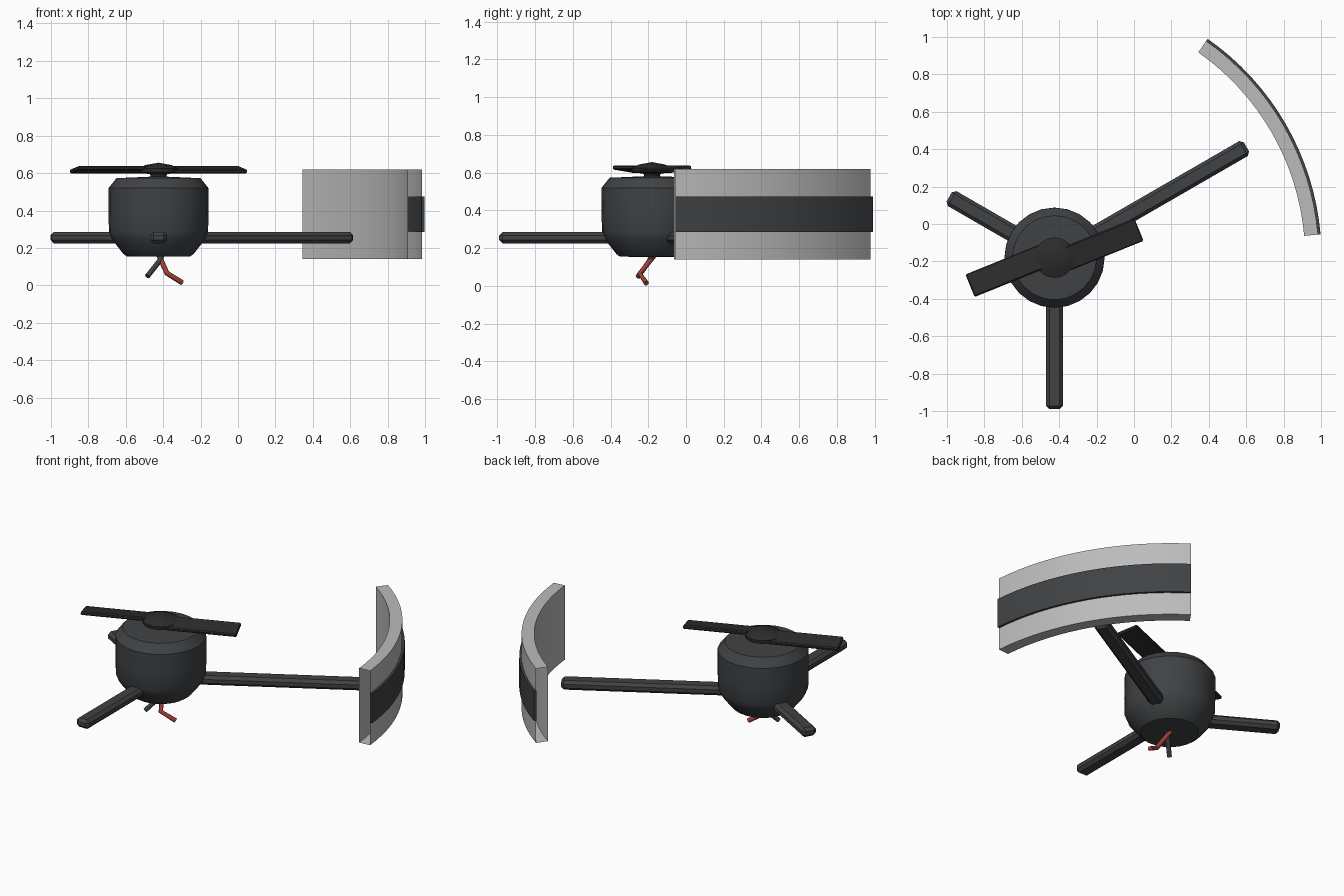
import bpy, bmesh
from math import radians, sin, cos, tau
from mathutils import Matrix, Vector

if "Cube" in bpy.data.objects:
    bpy.data.objects.remove(bpy.data.objects["Cube"])

CX, CY = -0.425, -0.18   # axis of the pod, shared by the curved shield


def material(name, rgb):
    m = bpy.data.materials.new(name)
    m.diffuse_color = (*rgb, 1)
    m.use_nodes = True
    m.node_tree.nodes["Principled BSDF"].inputs["Base Color"].default_value = m.diffuse_color
    return m


DARK = material("dark_metal", (0.05, 0.054, 0.058))
BLACK = material("black_plastic", (0.025, 0.025, 0.025))
LIGHT = material("light_panel", (0.5, 0.5, 0.5))
RED = material("red_wire", (0.35, 0.05, 0.035))


def finish(name, bm, mat, smooth=None):
    mesh = bpy.data.meshes.new(name)
    bm.to_mesh(mesh)
    bm.free()
    mesh.materials.append(mat)
    ob = bpy.data.objects.new(name, mesh)
    bpy.context.collection.objects.link(ob)
    if smooth:
        bpy.ops.object.select_all(action='DESELECT')
        bpy.context.view_layer.objects.active = ob
        ob.select_set(True)
        bpy.ops.object.shade_smooth_by_angle(angle=radians(smooth))
    return ob


def sweep(name, profile, start, end, steps, mat, smooth=30, closed=False):
    """Turn an (r, z) profile around the pod axis; counterclockwise faces out."""
    bm = bmesh.new()
    rings = []
    for k in range(steps + 1):
        a = radians(start + (end - start) * k / steps)
        rings.append([bm.verts.new((CX + r * cos(a), CY + r * sin(a), z)) for r, z in profile])
    n = len(profile)
    for a, b in zip(rings, rings[1:]):
        for i in range(n if closed else n - 1):
            j = (i + 1) % n
            bm.faces.new((a[i], b[i], b[j], a[j]))
    if closed:
        bm.faces.new(rings[0])
        bm.faces.new(rings[-1][::-1])
    if end - start == 360:
        bmesh.ops.remove_doubles(bm, verts=bm.verts, dist=1e-5)
    return finish(name, bm, mat, smooth)


def bar(name, size, local, angle, mat, bevel, pitch=0):
    """Bevelled box placed relative to the pod axis, then turned about it."""
    bm = bmesh.new()
    bmesh.ops.create_cube(bm, size=1, matrix=Matrix.Diagonal((*size, 1)))
    bmesh.ops.bevel(bm, geom=bm.edges[:], offset=bevel, segments=1, affect='EDGES')
    bm.transform(Matrix.Translation((CX, CY, 0)) @ Matrix.Rotation(radians(angle), 4, 'Z')
                 @ Matrix.Translation(local) @ Matrix.Rotation(radians(pitch), 4, 'X'))
    return finish(name, bm, mat)


def wire(name, points, radius, mat):
    """Eight-sided tube along a bent path, mitred at the bends."""
    pts = [Vector(p) for p in points]
    bm = bmesh.new()
    rings = []
    for i, p in enumerate(pts):
        d = (pts[min(i + 1, len(pts) - 1)] - pts[max(i - 1, 0)]).normalized()
        u = d.cross(Vector((0, 1, 0))).normalized()
        v = d.cross(u)
        rings.append([bm.verts.new(p + radius * (u * cos(tau * k / 8) + v * sin(tau * k / 8)))
                      for k in range(8)])
    for a, b in zip(rings, rings[1:]):
        for k in range(8):
            j = (k + 1) % 8
            bm.faces.new((a[k], a[j], b[j], b[k]))
    bm.faces.new(rings[0][::-1])
    bm.faces.new(rings[-1])
    bmesh.ops.recalc_face_normals(bm, faces=bm.faces)
    return finish(name, bm, mat, 50)


# Motor pod
sweep("motor_pod", [(0, 0.153), (0.17, 0.155), (0.188, 0.168), (0.25, 0.247), (0.265, 0.285),
                    (0.268, 0.4), (0.267, 0.52), (0.225, 0.573), (0, 0.583)], 0, 360, 24, DARK)

# Rotor hub and its two pitched blades
sweep("rotor_hub", [(0, 0.575), (0.04, 0.575), (0.045, 0.594), (0.105, 0.603), (0.108, 0.625),
                    (0.07, 0.643), (0, 0.656)], 0, 360, 20, BLACK)
for i in range(2):
    bar(f"rotor_blade_{i + 1}", (0.425, 0.13, 0.022), (0.2625, -0.03, 0.618),
        22 + 180 * i, BLACK, 0.006, 9)

# Three arms, each of its own length
for name, angle, tip in (("long_arm", 30, 1.185), ("left_arm", 150, 0.65), ("front_arm", 270, 0.81)):
    root = 0.2
    bar(name, (tip - root, 0.092, 0.06), ((tip + root) / 2, 0, 0.255), angle, DARK, 0.018)

# Curved shield: hollow light shell with open ends, closed outside by a dark band
sweep("shield_shell", [(1.414, 0.475), (1.414, 0.62), (1.34, 0.62), (1.34, 0.14),
                       (1.414, 0.14), (1.414, 0.285)], 5, 55, 16, LIGHT)
sweep("shield_band", [(1.412, 0.285), (1.428, 0.285), (1.428, 0.475), (1.412, 0.475)],
      5, 55, 16, DARK, closed=True)

# Loose wires under the pod
wire("dark_wire", [(-0.405, -0.18, 0.165), (-0.42, -0.195, 0.13), (-0.485, -0.255, 0.048)], 0.014, DARK)
wire("red_wire", [(-0.425, -0.165, 0.165), (-0.38, -0.245, 0.065), (-0.298, -0.21, 0.014)], 0.014, RED)
